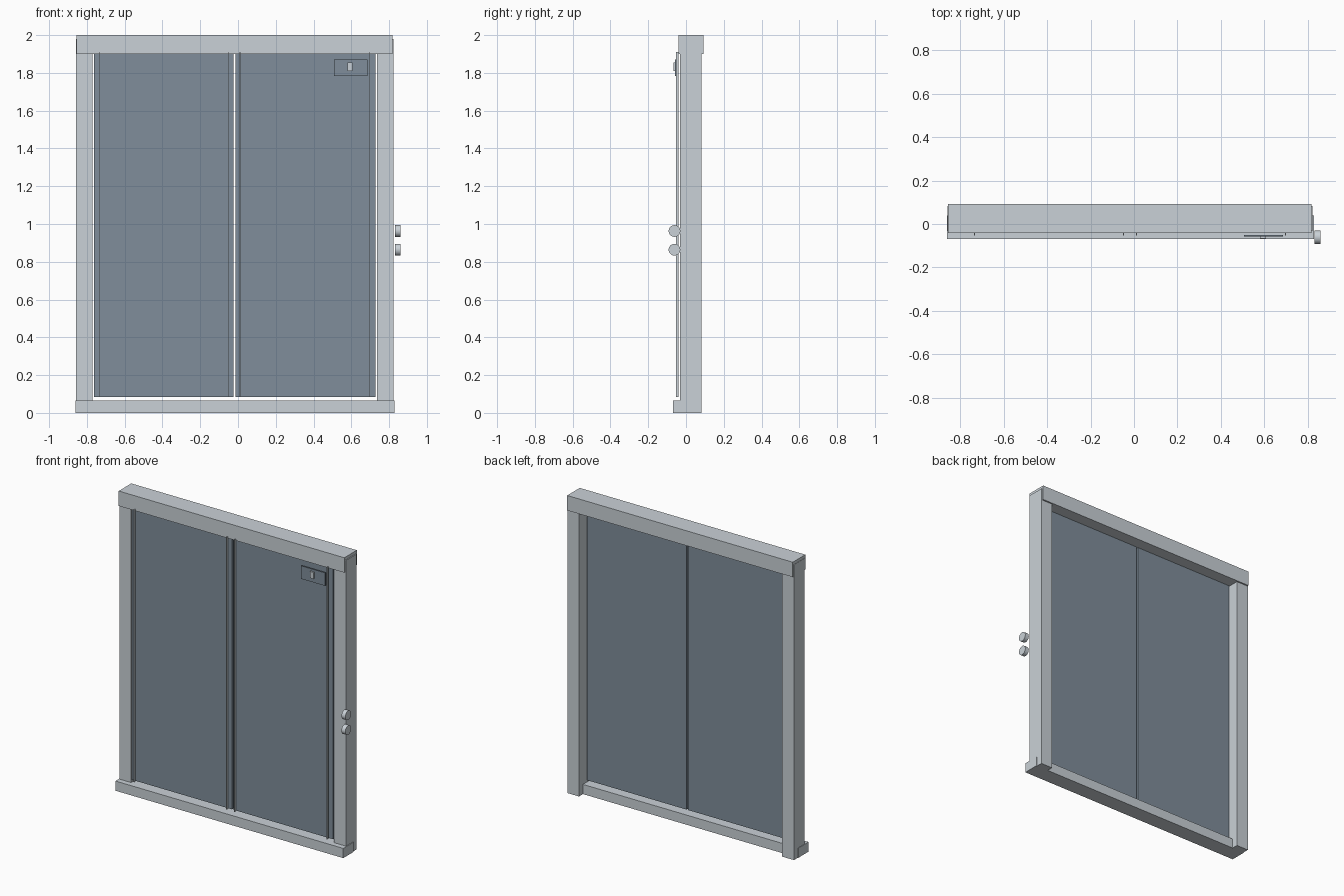
import bpy
import bmesh
import math
from mathutils import Matrix, Vector

old = bpy.data.objects.get("Cube")
if old:
    bpy.data.objects.remove(old, do_unlink=True)


def make_material(name, rgb):
    mat = bpy.data.materials.new(name)
    mat.use_nodes = True
    color = (*rgb, 1.0)
    mat.diffuse_color = color
    mat.node_tree.nodes["Principled BSDF"].inputs["Base Color"].default_value = color
    return mat


frame_grey = make_material("light grey metal", (0.59, 0.64, 0.68))
panel_slate = make_material("slate panel", (0.215, 0.27, 0.325))


def finish(name, bm, mat):
    mesh = bpy.data.meshes.new(name)
    bm.to_mesh(mesh)
    bm.free()
    mesh.materials.append(mat)
    obj = bpy.data.objects.new(name, mesh)
    bpy.context.collection.objects.link(obj)
    return obj


def box(name, x, y, z, mat):
    """Box from (min, max) pairs along each axis."""
    bm = bmesh.new()
    bmesh.ops.create_cube(bm, size=1)
    spans = (x, y, z)
    size = Vector([hi - lo for lo, hi in spans])
    centre = Vector([(hi + lo) / 2 for lo, hi in spans])
    bmesh.ops.scale(bm, vec=size, verts=bm.verts)
    bmesh.ops.translate(bm, vec=centre, verts=bm.verts)
    return finish(name, bm, mat)


def button(name, z):
    """Short round button with its axis along x."""
    bm = bmesh.new()
    turn = Matrix.Translation((0.846, -0.061, z)) @ Matrix.Rotation(math.pi / 2, 4, "Y")
    bmesh.ops.create_cone(bm, cap_ends=True, segments=32, radius1=0.031,
                          radius2=0.031, depth=0.028, matrix=turn)
    obj = finish(name, bm, frame_grey)
    bpy.ops.object.select_all(action="DESELECT")
    obj.select_set(True)
    bpy.context.view_layer.objects.active = obj
    bpy.ops.object.shade_smooth_by_angle(angle=math.radians(40))


# Surrounding frame
box("lintel", (-0.856, 0.817), (-0.041, 0.092), (1.9, 2.0), frame_grey)
box("sill", (-0.861, 0.828), (-0.068, 0.04), (0, 0.065), frame_grey)
jamb_depth, jamb_height = (-0.032, 0.082), (0, 1.98)
box("right_jamb", (-0.858, -0.77), jamb_depth, jamb_height, frame_grey)
box("left_jamb", (0.736, 0.823), jamb_depth, jamb_height, frame_grey)

# Thick sliding doors, each with two thin upright ribs in front
for side, left, ribs in (("right", -0.763, (-0.734, -0.049)),
                         ("left", -0.012, (0.011, 0.698))):
    box(side + "_door", (left, left + 0.74), (-0.031, 0.011), (0.085, 1.905), panel_slate)
    for i, x in enumerate(ribs):
        box(f"{side}_door_rib_{i + 1}", (x - 0.002, x + 0.002),
            (-0.054, -0.039), (0.085, 1.911), frame_grey)

# Indicator plate with its small lamp
box("indicator_plate", (0.507, 0.686), (-0.058, -0.05), (1.783, 1.87), panel_slate)
box("indicator_lamp", (0.58, 0.607), (-0.067, -0.057), (1.811, 1.855), frame_grey)

# Call buttons beside the frame
button("upper_call_button", 0.963)
button("lower_call_button", 0.864)
